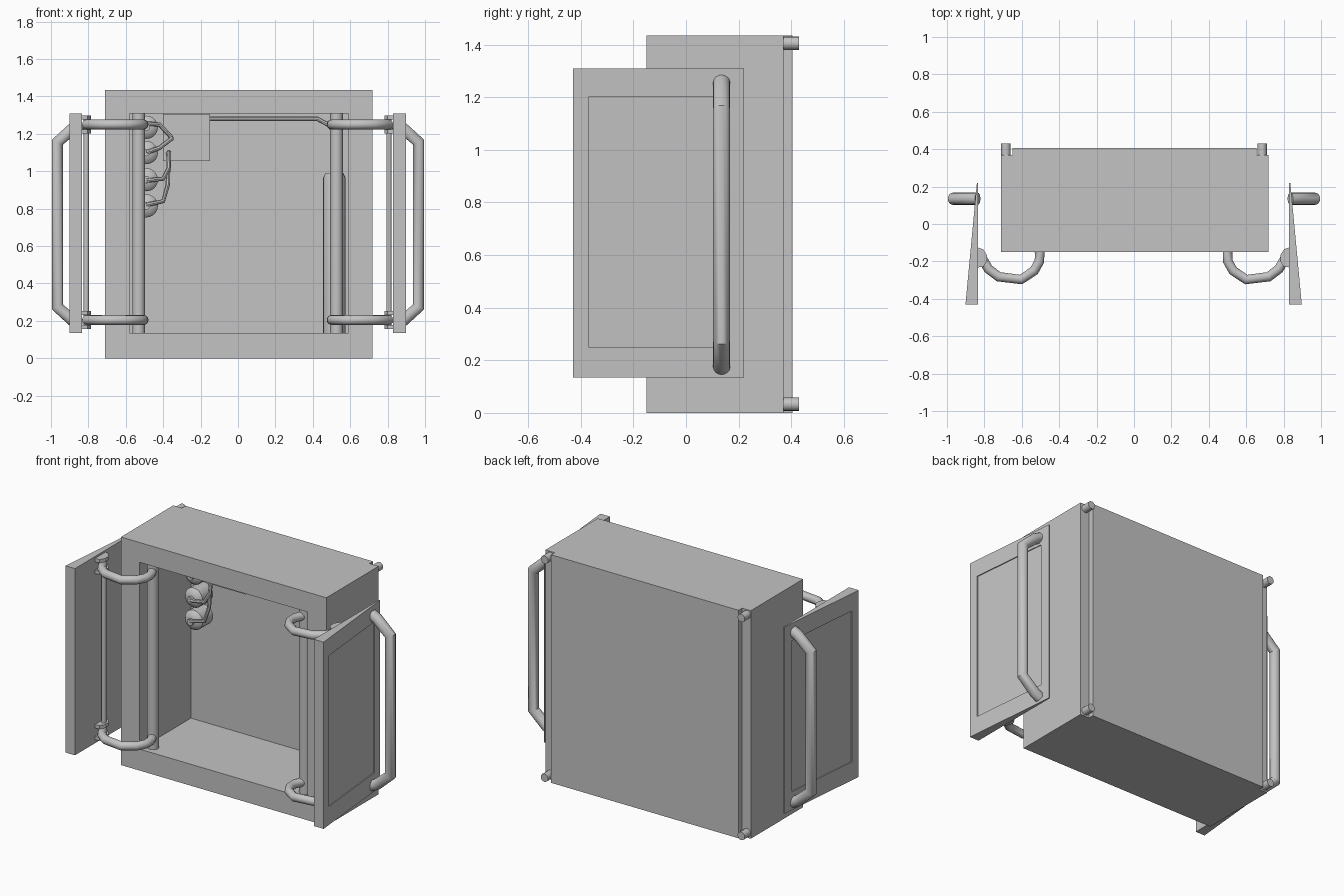
import bpy, bmesh, math
from mathutils import Vector

if "Cube" in bpy.data.objects:
    bpy.data.objects.remove(bpy.data.objects["Cube"])

grey = bpy.data.materials.new("light_grey")
grey.diffuse_color = (0.55, 0.55, 0.55, 1)
grey.use_nodes = True
grey.node_tree.nodes["Principled BSDF"].inputs["Base Color"].default_value = grey.diffuse_color


def finish(name, mesh, smooth=False):
    ob = bpy.data.objects.new(name, mesh)
    bpy.context.collection.objects.link(ob)
    mesh.materials.clear()
    mesh.materials.append(grey)
    if smooth:
        bpy.ops.object.select_all(action='DESELECT')
        ob.select_set(True)
        bpy.context.view_layer.objects.active = ob
        bpy.ops.object.shade_smooth_by_angle(angle=math.radians(40))
    return ob


def prism(name, pts, z0, z1):
    """Extrude an xy outline from z0 to z1."""
    bm = bmesh.new()
    f = bm.faces.new([bm.verts.new((x, y, z0)) for x, y in pts])
    r = bmesh.ops.extrude_face_region(bm, geom=[f])
    vs = [g for g in r["geom"] if isinstance(g, bmesh.types.BMVert)]
    bmesh.ops.translate(bm, verts=vs, vec=(0, 0, z1 - z0))
    bmesh.ops.recalc_face_normals(bm, faces=bm.faces)
    me = bpy.data.meshes.new(name)
    bm.to_mesh(me)
    bm.free()
    return finish(name, me)


def box(name, x0, x1, y0, y1, z0, z1):
    return prism(name, [(x0, y0), (x1, y0), (x1, y1), (x0, y1)], z0, z1)


def cut(ob, cutter):
    cutter.hide_render = True
    m = ob.modifiers.new("cut", 'BOOLEAN')
    m.operation = 'DIFFERENCE'
    m.solver = 'EXACT'
    m.object = cutter
    me = bpy.data.meshes.new_from_object(ob.evaluated_get(bpy.context.evaluated_depsgraph_get()))
    ob.modifiers.clear()
    ob.data = me
    bpy.data.objects.remove(cutter)


def tube(name, pts, r, res=4):
    """Round bar along a polyline."""
    cu = bpy.data.curves.new(name, 'CURVE')
    cu.dimensions = '3D'
    cu.bevel_depth = r
    cu.bevel_resolution = res
    cu.use_fill_caps = True
    sp = cu.splines.new('POLY')
    sp.points.add(len(pts) - 1)
    for p, co in zip(sp.points, pts):
        p.co = (*co, 1)
    tmp = bpy.data.objects.new("tmp", cu)
    bpy.context.collection.objects.link(tmp)
    me = bpy.data.meshes.new_from_object(tmp.evaluated_get(bpy.context.evaluated_depsgraph_get()))
    bpy.data.objects.remove(tmp)
    return finish(name, me, True)


def lathe(name, prof, at, axis='Z', seg=20):
    """Revolve (radius, height) points into a closed solid."""
    bm = bmesh.new()
    rings = []
    for r, h in prof:
        ring = []
        for i in range(seg):
            a = 2 * math.pi * i / seg
            c, s = r * math.cos(a), r * math.sin(a)
            v = Vector((c, s, h)) if axis == 'Z' else Vector((c, h, s))
            ring.append(bm.verts.new(v + Vector(at)))
        rings.append(ring)
    for a, b in zip(rings, rings[1:]):
        for i in range(seg):
            j = (i + 1) % seg
            bm.faces.new((a[i], a[j], b[j], b[i]))
    bm.faces.new(rings[0])
    bm.faces.new(rings[-1])
    bmesh.ops.recalc_face_normals(bm, faces=bm.faces)
    me = bpy.data.meshes.new(name)
    bm.to_mesh(me)
    bm.free()
    return finish(name, me, True)


# cabinet shell with notched rear corners and an open front
cabinet = prism("cabinet", [(-.71, -.15), (.72, -.15), (.72, .37), (.655, .37), (.655, .405),
                            (-.65, .405), (-.65, .37), (-.71, .37)], 0, 1.435)
cut(cabinet, box("opening_cutter", -.58, .59, -.3, .36, .135, 1.31))

for s, side in ((1, "right"), (-1, "left")):
    def X(x):
        return x if s > 0 else -x - .004

    # rear corner pins
    for z in (.033, 1.405):
        lathe("corner_pin_" + side, [(.025, .36), (.025, .43)], (s * .685, 0, z), 'Y', 16)

    # wedge shaped door with a shallow recessed panel
    door = prism("door_" + side, [(X(.83), .22), (X(.83), -.43), (X(.897), -.43), (X(.836), .22)],
                 .135, 1.31)
    cut(door, prism("panel_cutter", [(X(.885), -.37), (X(.95), -.37), (X(.95), .155), (X(.836), .155)],
                    .25, 1.2))

    # door handle
    tube("door_handle_" + side, [(s * x, .135, z) for x, z in
         ((.836, 1.255), (.875, 1.235), (.966, 1.155), (.966, .275), (.875, .195), (.836, .175))], .033, 5)

    # hinge post, hinge rod and curved swing arms
    lathe("hinge_post_" + side, [(.034, .135), (.034, 1.31)], (X(.527), -.085, 0))
    tube("hinge_rod_" + side, [(X(.807), -.175, .16), (X(.807), -.175, 1.295)], .014, 3)
    for z in (.205, 1.25):
        tube("swing_arm_" + side, [(X(x), y, z) for x, y in
             ((.527, -.09), (.5, -.15), (.502, -.2), (.53, -.25), (.6, -.297),
              (.72, -.282), (.775, -.24), (.807, -.185))], .026)
        clamp = [(X(x), y) for x, y in ((.832, -.125), (.803, -.135), (.783, -.165),
                                        (.783, -.2), (.8, -.228), (.832, -.232))]
        for z0, z1 in ((-.048, -.026), (.026, .048)):
            prism("hinge_clamp_" + side, clamp, z + z0, z + z1)

# bottles on the back wall
for z in (1.235, 1.1, .955, .815):
    lathe("bottle", [(.02, .22), (.02, .235), (.045, .24), (.062, .26), (.062, .362)],
          (-.49, 0, z), 'Y')

# control box, hoses, tank and supply pipe
box("control_box", -.4, -.15, .29, .362, 1.055, 1.305)
hoses = [[(-.49, 1.255), (-.42, 1.25), (-.36, 1.185)],
         [(-.49, 1.1), (-.42, 1.125), (-.355, 1.175)],
         [(-.49, .95), (-.4, .96), (-.37, 1.02), (-.37, 1.1)],
         [(-.49, .82), (-.4, .84), (-.375, .93), (-.372, 1.1)]]
for h in hoses:
    pts = [(x, .225 + .012 * i, z) for i, (x, z) in enumerate(h)]
    x, y, z = pts[-1]
    tube("hose", pts + [(x, .3, z)], .012, 2)
lathe("tank", [(.06, .135), (.06, .965), (.048, .99)], (.515, .28, 0))
tube("supply_pipe", [(-.16, .31, 1.28), (.425, .31, 1.28), (.49, .29, 1.245),
                     (.515, .28, 1.2), (.515, .28, .98)], .012, 2)
